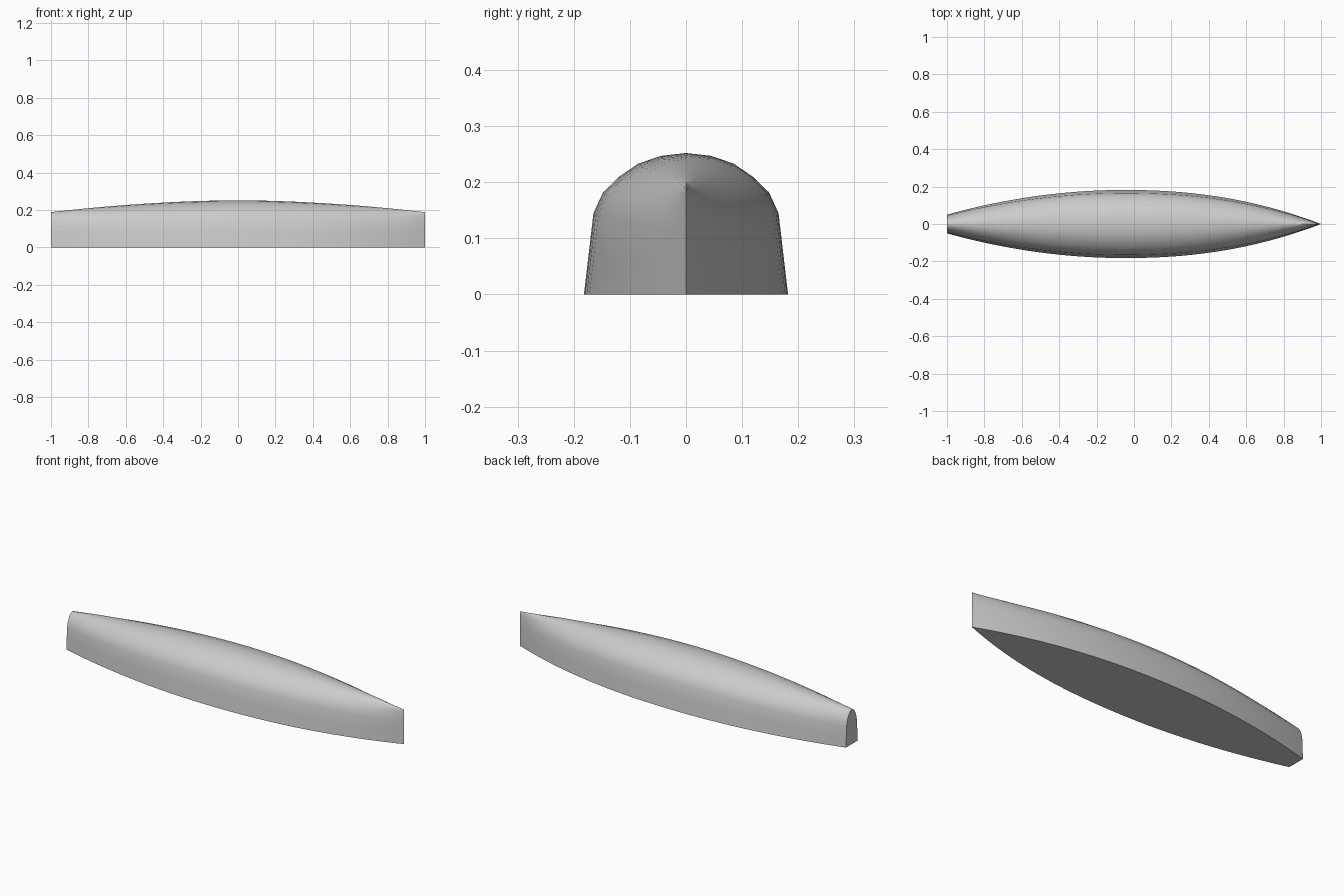
import bpy
import bmesh
import math

cube = bpy.data.objects.get("Cube")
if cube:
    bpy.data.objects.remove(cube, do_unlink=True)

# Half section at the widest station: (fraction of half width, fraction of height)
HALF = [(1.0, 0.0), (0.953, 0.29), (0.907, 0.575), (0.815, 0.72),
        (0.66, 0.83), (0.467, 0.925), (0.245, 0.98), (0.0, 1.0)]
SECTION = HALF + [(-y, z) for y, z in reversed(HALF[:-1])]
STATIONS = 32


def half_width(x):
    """Plan outline: narrow flat stern at -x, sharp bow at +x."""
    if x < -0.05:
        return 0.182 - 0.132 * ((-0.05 - x) / 0.95) ** 2
    return 0.182 * (1 - ((x + 0.05) / 1.05) ** 2.2)


def crown(x):
    """Height of the ridge line."""
    return 0.189 + 0.063 * (1 - abs(x) ** 1.8)


# Light grey paint
grey = bpy.data.materials.new("light grey")
grey.use_nodes = True
colour = (0.6, 0.6, 0.6, 1.0)
grey.diffuse_color = colour
grey.node_tree.nodes["Principled BSDF"].inputs["Base Color"].default_value = colour

# Hull lofted through closed sections, with flat stern and underside
bm = bmesh.new()
rings = []
for i in range(STATIONS + 1):
    x = -math.cos(math.pi * i / STATIONS) * 0.4 + (2 * i / STATIONS - 1) * 0.6
    w, h = half_width(x), crown(x)
    rings.append([bm.verts.new((x, y * w, z * h)) for y, z in SECTION])
n = len(SECTION)
for a, b in zip(rings, rings[1:]):
    for j in range(n):
        k = (j + 1) % n
        bm.faces.new((a[j], a[k], b[k], b[j]))
bm.faces.new(rings[0])
bmesh.ops.remove_doubles(bm, verts=bm.verts[:], dist=0.0002)
bmesh.ops.recalc_face_normals(bm, faces=bm.faces[:])
mesh = bpy.data.meshes.new("hull")
bm.to_mesh(mesh)
bm.free()
mesh.materials.append(grey)

hull = bpy.data.objects.new("hull", mesh)
bpy.context.collection.objects.link(hull)
bpy.ops.object.select_all(action="DESELECT")
hull.select_set(True)
bpy.context.view_layer.objects.active = hull
bpy.ops.object.shade_smooth_by_angle(angle=math.radians(35))
